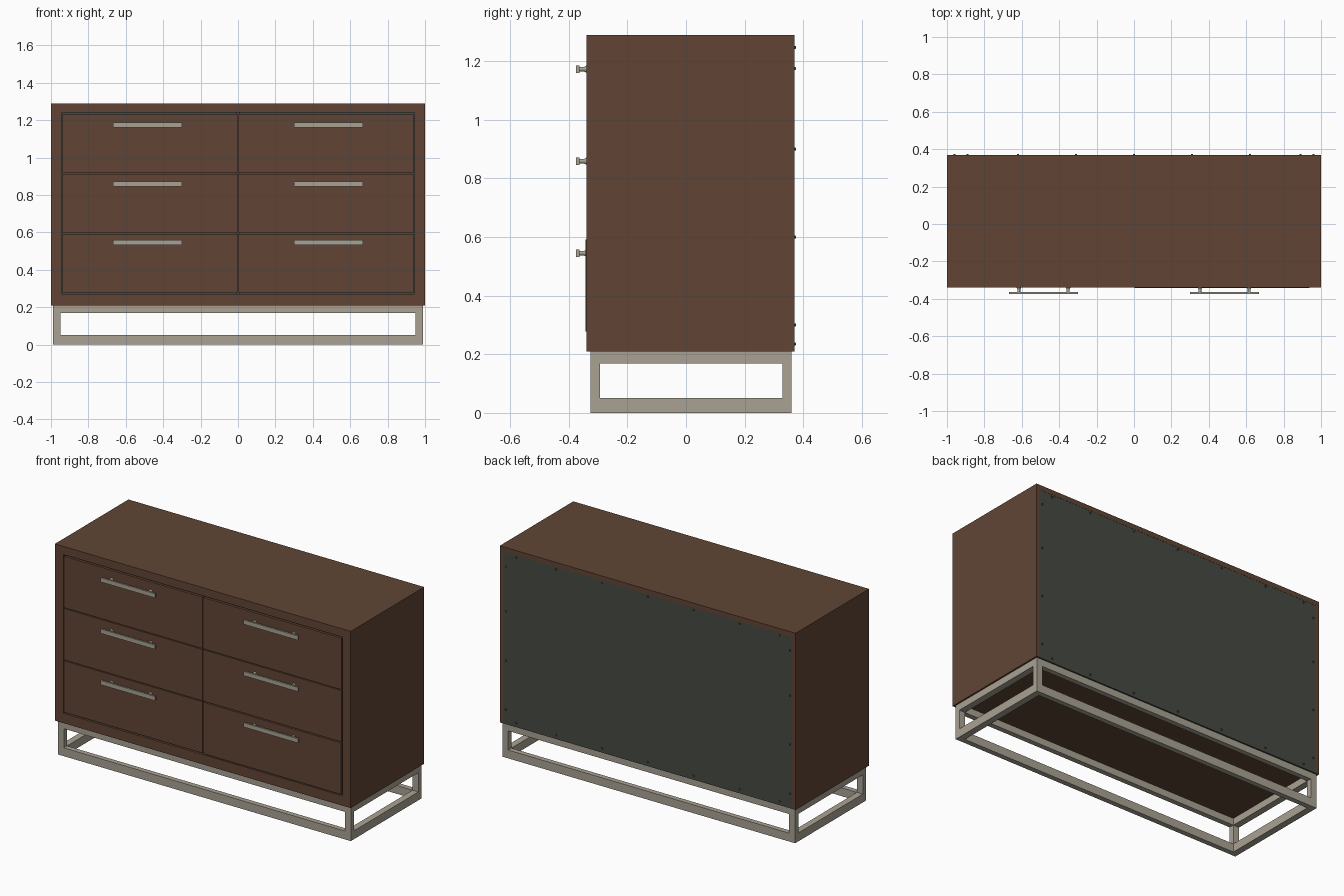
import bpy
import math

if "Cube" in bpy.data.objects:
    bpy.data.objects.remove(bpy.data.objects["Cube"])


def material(name, rgb):
    m = bpy.data.materials.new(name)
    m.diffuse_color = (*rgb, 1)
    m.use_nodes = True
    m.node_tree.nodes["Principled BSDF"].inputs["Base Color"].default_value = m.diffuse_color
    return m


WOOD = material("brown wood", (0.119, 0.060, 0.036))
METAL = material("brushed metal", (0.40, 0.365, 0.296))
BACK = material("dark grey backing", (0.061, 0.069, 0.055))


def finish(name, mat):
    ob = bpy.context.object
    ob.name = name
    ob.data.materials.append(mat)
    return ob


def box(name, x, y, z, mat):
    """Box from (min, max) pairs."""
    spans = (x, y, z)
    bpy.ops.mesh.primitive_cube_add(size=1, location=[(a + b) / 2 for a, b in spans])
    ob = bpy.context.object
    ob.scale = [b - a for a, b in spans]
    bpy.ops.object.transform_apply(location=False, rotation=False, scale=True)
    return finish(name, mat)


def rod(name, x, z, y0, y1, r0, r1, mat, sides=20):
    """Round part running along y, radius r0 at y0 and r1 at y1."""
    bpy.ops.mesh.primitive_cone_add(vertices=sides, radius1=r1, radius2=r0, depth=y1 - y0,
                                    location=(x, (y0 + y1) / 2, z),
                                    rotation=(math.pi / 2, 0, 0))
    ob = finish(name, mat)
    bpy.ops.object.shade_smooth_by_angle(angle=math.radians(40))
    return ob


FRONT, FRAME_BACK, REAR = -0.34, -0.305, 0.37
BOTTOM, TOP = 0.21, 1.29

# Cabinet shell
box("top_panel", (-1, 1), (FRAME_BACK, REAR), (1.26, TOP), WOOD)
box("bottom_panel", (-0.975, 0.975), (FRAME_BACK, 0.36), (BOTTOM, 0.24), WOOD)
box("back_panel", (-0.975, 0.975), (0.36, 0.369), (BOTTOM, 1.26), BACK)
box("centre_divider", (-0.012, 0.012), (-0.30, 0.36), (0.24, 1.26), WOOD)
for s, side in ((-1, "left"), (1, "right")):
    box(side + "_side_panel", sorted((s * 0.975, s)), (FRAME_BACK, REAR), (BOTTOM, 1.26), WOOD)
    box(side + "_frame_stile", sorted((s * 0.943, s)), (FRONT, FRAME_BACK), (BOTTOM, TOP), WOOD)
box("frame_top_rail", (-0.943, 0.943), (FRONT, FRAME_BACK), (1.24, TOP), WOOD)
box("frame_bottom_rail", (-0.943, 0.943), (FRONT, FRAME_BACK), (BOTTOM, 0.27), WOOD)

# Drawers with bar handles
for row in range(3):
    z0 = 0.278 + row * 0.3195
    z1 = z0 + 0.314
    for s, side in ((-1, "left"), (1, "right")):
        tag = f"{side}_{row + 1}"
        front = FRONT - 0.003 if (row == 0 and s == 1) else FRONT
        box("drawer_front_" + tag, sorted((s * 0.003, s * 0.938)), (front, -0.31), (z0, z1), WOOD)
        # drawer box behind the front
        y0, y1, b0, b1 = -0.31, 0.32, z0 + 0.03, z1 - 0.05
        box("drawer_floor_" + tag, sorted((s * 0.03, s * 0.91)), (y0, y1), (b0, b0 + 0.015), WOOD)
        box("drawer_back_" + tag, sorted((s * 0.03, s * 0.91)), (y1 - 0.02, y1), (b0, b1), WOOD)
        for a, b in ((0.03, 0.05), (0.89, 0.91)):
            box("drawer_side_" + tag, sorted((s * a, s * b)), (y0, y1), (b0, b1), WOOD)
        # handle
        hz = 0.545 + row * 0.314
        box("handle_bar_" + tag, sorted((s * 0.30, s * 0.668)), (-0.375, -0.364),
            (hz - 0.013, hz + 0.013), METAL)
        for px in (0.352, 0.616):
            rod("handle_post_" + tag, s * px, hz, -0.365, -0.345, 0.008, 0.008, METAL)
            rod("handle_flange_" + tag, s * px, hz, -0.347, -0.338, 0.009, 0.013, METAL)

# Metal base: bottom and top rings joined by corner legs
X, Y0, Y1 = 0.99, -0.325, 0.36
TX, TY = 0.04, 0.031
for name, z in (("lower", (0, 0.051)), ("upper", (0.168, BOTTOM))):
    for pos, y in (("front", (Y0, Y0 + TY)), ("back", (Y1 - TY, Y1))):
        box(f"base_{name}_{pos}_rail", (-X, X), y, z, METAL)
    for s in (-1, 1):
        box(f"base_{name}_side_rail", sorted((s * (X - TX), s * X)), (Y0 + TY, Y1 - TY), z, METAL)
for s in (-1, 1):
    for pos, y in (("front", (Y0, Y0 + TY)), ("back", (Y1 - TY, Y1))):
        box(f"base_{pos}_leg", sorted((s * (X - TX), s * X)), y, (0.051, 0.168), METAL)

# Screws around the back panel
spots = [(x, z) for x in (-0.89, -0.62, -0.31, 0, 0.31, 0.62, 0.89) for z in (0.235, 1.247)]
spots += [(x, z) for x in (-0.96, 0.96) for z in (0.30, 0.60, 0.90, 1.175)]
for x, z in spots:
    rod("back_screw", x, z, 0.368, 0.375, 0.0065, 0.004, BACK, 12)
